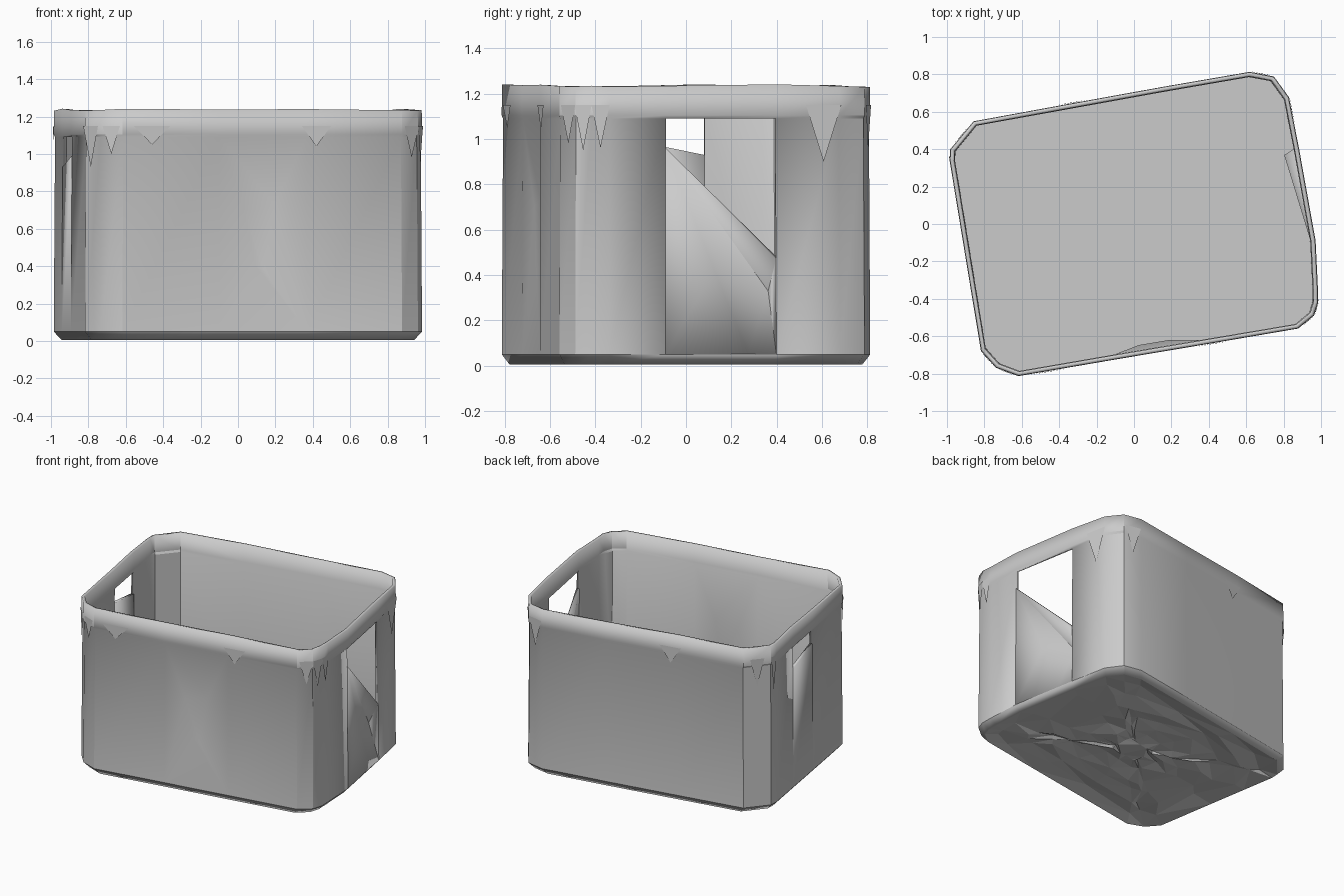
import bpy, bmesh, random
from mathutils import Vector

if "Cube" in bpy.data.objects:
    bpy.data.objects.remove(bpy.data.objects["Cube"])

random.seed(4)

# Plan outline of the crate, counter-clockwise from the front left corner
OUT = [(-.74, -.77), (-.62, -.815), (-.1, -.726), (.37, -.647), (.88, -.56),
       (.965, -.49), (.987, -.42), (.985, -.34), (.973, -.09), (.885, .4),
       (.83, .68), (.75, .79), (.62, .815), (.15, .734), (-.38, .638),
       (-.86, .55), (-.985, .4), (-.988, .34), (-.945, .08), (-.896, -.22),
       (-.82, -.68)]
N = len(OUT)
FRONT_DENT, RIGHT_HANDLE, LEFT_HANDLE = 2, 8, 18   # panel start columns


def finish(name, bm, smooth=True):
    me = bpy.data.meshes.new(name)
    bm.to_mesh(me)
    bm.free()
    ob = bpy.data.objects.new(name, me)
    bpy.context.collection.objects.link(ob)
    if smooth:
        bpy.ops.object.select_all(action='DESELECT')
        ob.select_set(True)
        bpy.context.view_layer.objects.active = ob
        bpy.ops.object.shade_smooth_by_angle(angle=0.5)
    return ob


def ring(bm, z, s, jitter=0):
    return [bm.verts.new((x * s, y * s, z + random.uniform(-jitter, jitter)))
            for x, y in OUT]


def at(i, t, z, inset=0):
    """Point on panel i at fraction t along it, pushed inward by inset."""
    a, b = Vector(OUT[i]), Vector(OUT[(i + 1) % N])
    p = a.lerp(b, t)
    d = (b - a).normalized()
    return (p.x * .993 - d.y * inset, p.y * .993 + d.x * inset, z)


# Walls: base bevel, panels and rim band in one thin sheet
bm = bmesh.new()
base, foot, neck, lip, top = (ring(bm, .006, .955), ring(bm, .05, .997),
                              ring(bm, 1.09, .99), ring(bm, 1.105, .998),
                              ring(bm, 1.236, .995, .006))
for i in range(N):
    j = (i + 1) % N
    for lo, hi in ((base, foot), (neck, lip), (lip, top)):
        bm.faces.new((lo[i], lo[j], hi[j], hi[i]))
    a, b, c, d = foot[i], foot[j], neck[j], neck[i]
    if i == FRONT_DENT:
        # dented middle front panel
        p, q, r, s = [bm.verts.new(at(i, t, z, .03)) for t, z in
                      ((.29, .7), (.43, .4), (.52, .38), (.64, .73))]
        for f in ((a, q, p), (a, b, q), (b, r, q), (b, s, r), (b, c, s),
                  (c, d, s), (d, p, s), (d, a, p), (p, q, r, s)):
            bm.faces.new(f)
    elif i == RIGHT_HANDLE:
        # torn handle opening with a crumpled lower panel
        l = bm.verts.new(at(i, 0, .96))
        r = bm.verts.new(at(i, 1, .47))
        p = bm.verts.new(at(i, .95, .33, .06))
        m = bm.verts.new(at(i, .45, .42, .02))
        k = bm.verts.new(at(i, .75, .05, .0))
        for f in ((a, m, l), (a, k, m), (k, p, m), (k, b, p), (b, r, p),
                  (l, m, p), (l, p, r)):
            bm.faces.new(f)
    elif i == LEFT_HANDLE:
        # handle opening
        l = bm.verts.new(at(i, 0, .93))
        r = bm.verts.new(at(i, 1, .99))
        bm.faces.new((a, b, r, l))
    else:
        bm.faces.new((a, b, c, d))
walls = finish("crate_walls", bm)
mod = walls.modifiers.new("thickness", 'SOLIDIFY')
mod.thickness = .022
mod.offset = -1

# Smooth inner floor
bm = bmesh.new()
bm.faces.new(ring(bm, .05, .975))
finish("inner_floor", bm)

# Crumpled underside: rings shrinking to the middle, randomly displaced
bm = bmesh.new()
STEPS = (.955, .82, .68, .54, .4, .26, .13)
rings = []
for k, s in enumerate(STEPS):
    r = ring(bm, .022, s, .016 if k else 0)
    for v in r:
        if k:
            v.co.x += random.uniform(-.05, .05) * s
            v.co.y += random.uniform(-.05, .05) * s
        else:
            v.co.z = .006
    rings.append(r)
for lo, hi in zip(rings, rings[1:]):
    for i in range(N):
        j = (i + 1) % N
        bm.faces.new((lo[j], lo[i], hi[i], hi[j]))
bm.faces.new(rings[-1][::-1])
bmesh.ops.triangulate(bm, faces=bm.faces[:])
finish("crumpled_underside", bm, False)

# Ragged slivers hanging below the rim at the corners and along the sides
bm = bmesh.new()
for i, t, w, z in ((0, .5, .05, 1.0), (4, .6, .05, .98), (5, .5, .04, .95),
                   (6, .5, .04, .96), (9, .75, .08, .9), (11, .5, .06, .95),
                   (15, .5, .05, .95), (16, .4, .03, .9), (20, .4, .06, .93),
                   (3, .1, .08, 1.04), (1, .3, .1, 1.05), (13, .9, .08, 1.03)):
    a, b = Vector(OUT[i]), Vector(OUT[(i + 1) % N])
    h = w / (b - a).length
    bm.faces.new([bm.verts.new(at(i, u, zz, g)) for u, zz, g in
                  ((t - h, 1.15, -.008), (t, z, -.006), (t + h, 1.15, -.008))])
finish("rim_slivers", bm, False)
